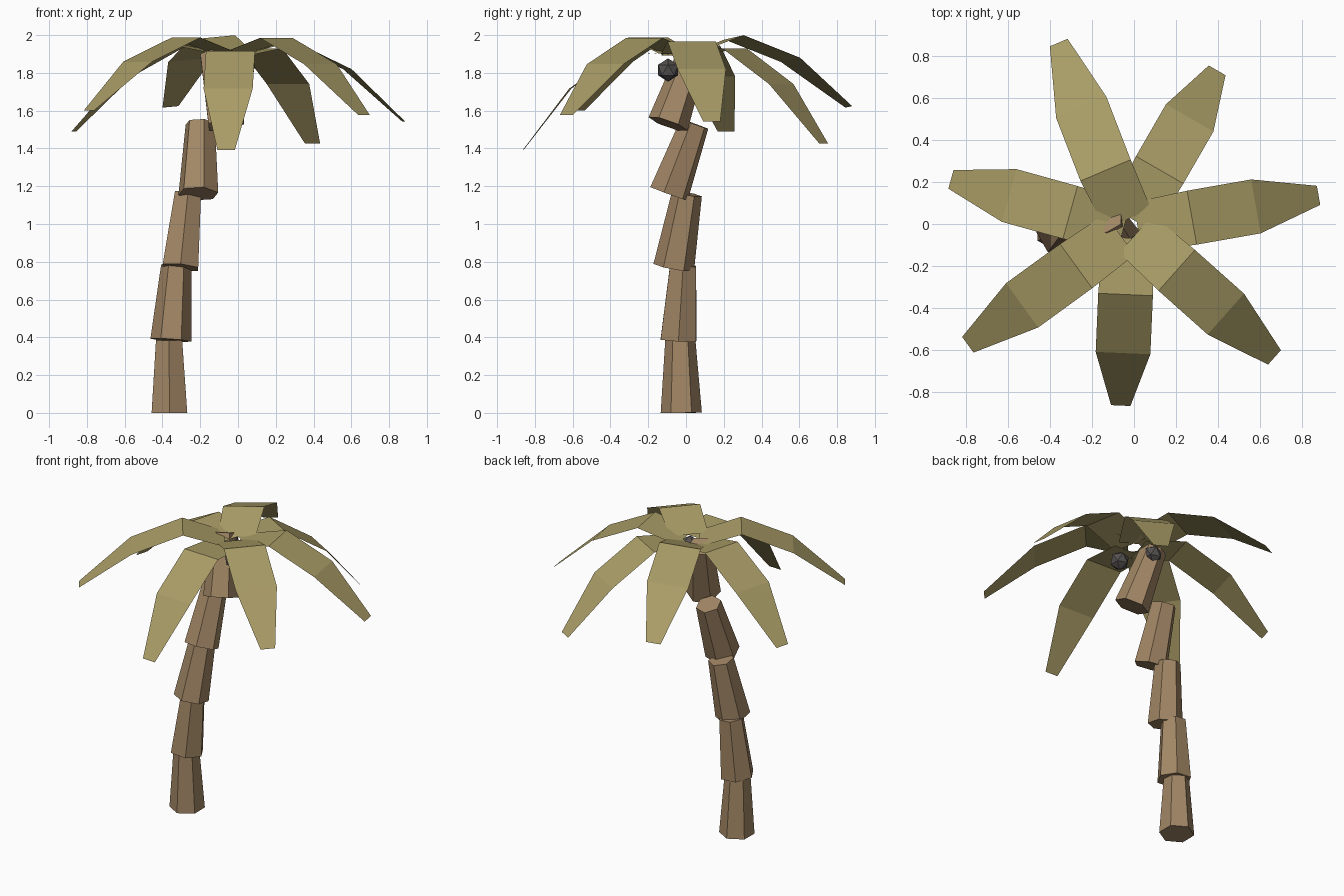
import bpy, bmesh
from math import radians, sin, cos
from mathutils import Vector, Matrix

default_cube = bpy.data.objects.get("Cube")
if default_cube:
    bpy.data.objects.remove(default_cube, do_unlink=True)


def make_material(name, rgb):
    colour = (*rgb, 1.0)
    mat = bpy.data.materials.new(name)
    mat.use_nodes = True
    mat.diffuse_color = colour
    shader = mat.node_tree.nodes["Principled BSDF"]
    shader.inputs["Base Color"].default_value = colour
    shader.inputs["Roughness"].default_value = 0.9
    return mat


BARK = make_material("bark brown", (0.36, 0.24, 0.13))
LEAF = make_material("dry leaf green", (0.40, 0.335, 0.135))
NUT = make_material("dark nut", (0.09, 0.08, 0.08))


def add_object(name, bm, mat):
    mesh = bpy.data.meshes.new(name)
    bm.to_mesh(mesh)
    bm.free()
    mesh.materials.append(mat)
    obj = bpy.data.objects.new(name, mesh)
    bpy.context.scene.collection.objects.link(obj)
    return obj


def trunk_segment(name, base, top, spin):
    """Tapered six-sided block whose axis runs from base to top."""
    base, top = Vector(base), Vector(top)
    axis = top - base
    tilt = Vector((0, 0, 1)).rotation_difference(axis).to_matrix().to_4x4()
    place = Matrix.Translation((base + top) / 2) @ tilt @ Matrix.Rotation(radians(spin), 4, "Z")
    bm = bmesh.new()
    bmesh.ops.create_cone(bm, cap_ends=True, segments=6, radius1=0.109,
                          radius2=0.08, depth=axis.length, matrix=place)
    add_object(name, bm, BARK)


def leaf(name, shoulder, heading, pitch, roll=0):
    """Folded strip: rises from the root to the shoulder, then droops to the tip."""
    def step(length, angle):
        return Vector((length * cos(radians(angle)), 0, length * sin(radians(angle))))

    bend = step(0.342, pitch)
    tip = bend + step(0.41, pitch - 17)
    root = -step(0.27, pitch + 40)
    sections = [(root, 0.12), (Vector(), 0.13), (bend, 0.13), (tip, 0.046)]
    place = (Matrix.Translation(shoulder) @ Matrix.Rotation(radians(heading), 4, "Z")
             @ Matrix.Rotation(radians(roll), 4, "X"))
    bm = bmesh.new()
    rows = [[bm.verts.new(place @ (p + Vector((0, side * half, 0)))) for side in (-1, 1)]
            for p, half in sections]
    for (a, b), (c, d) in zip(rows, rows[1:]):
        bm.faces.new((a, c, d, b))
    add_object(name, bm, LEAF)


def coconut(name, centre):
    bm = bmesh.new()
    bmesh.ops.create_icosphere(bm, subdivisions=1, radius=0.062,
                               matrix=Matrix.Translation(centre))
    add_object(name, bm, NUT)


# Leaning trunk, stacked from the ground up: base, top, spin
segments = [
    ((-0.363, -0.025, 0), (-0.365, -0.03, 0.385), 0),
    ((-0.355, -0.04, 0.385), (-0.327, -0.015, 0.78), 30),
    ((-0.305, -0.065, 0.77), (-0.265, 0.005, 1.16), 0),
    ((-0.21, -0.09, 1.16), (-0.2, 0.045, 1.53), 15),
    ((-0.062, -0.095, 1.53), (-0.13, 0.035, 1.9), 0),
]
for number, (base, top, spin) in enumerate(segments, 1):
    trunk_segment(f"trunk_segment_{number}", base, top, spin)

# Crown of leaves: shoulder point, heading, droop, roll
leaf("leaf_left", (0.275, 0.03, 1.967), 10, -25.5)
leaf("leaf_back_left", (0.122, 0.257, 1.93), 60, -33.5)
leaf("leaf_back", (-0.135, 0.255, 1.988), 113, -20.5, -5)
leaf("leaf_right", (-0.303, 0.055, 1.945), 164.5, -28.5)
leaf("leaf_front_right", (-0.275, -0.2, 1.987), 216, -22)
leaf("leaf_front", (-0.04, -0.335, 1.915), 267.5, -35.5)
leaf("leaf_front_left", (0.203, -0.22, 1.985), 318.3, -24)

# Coconuts under the crown
coconut("coconut_front", (0.035, -0.095, 1.815))
coconut("coconut_back", (-0.1, 0.06, 1.84))
